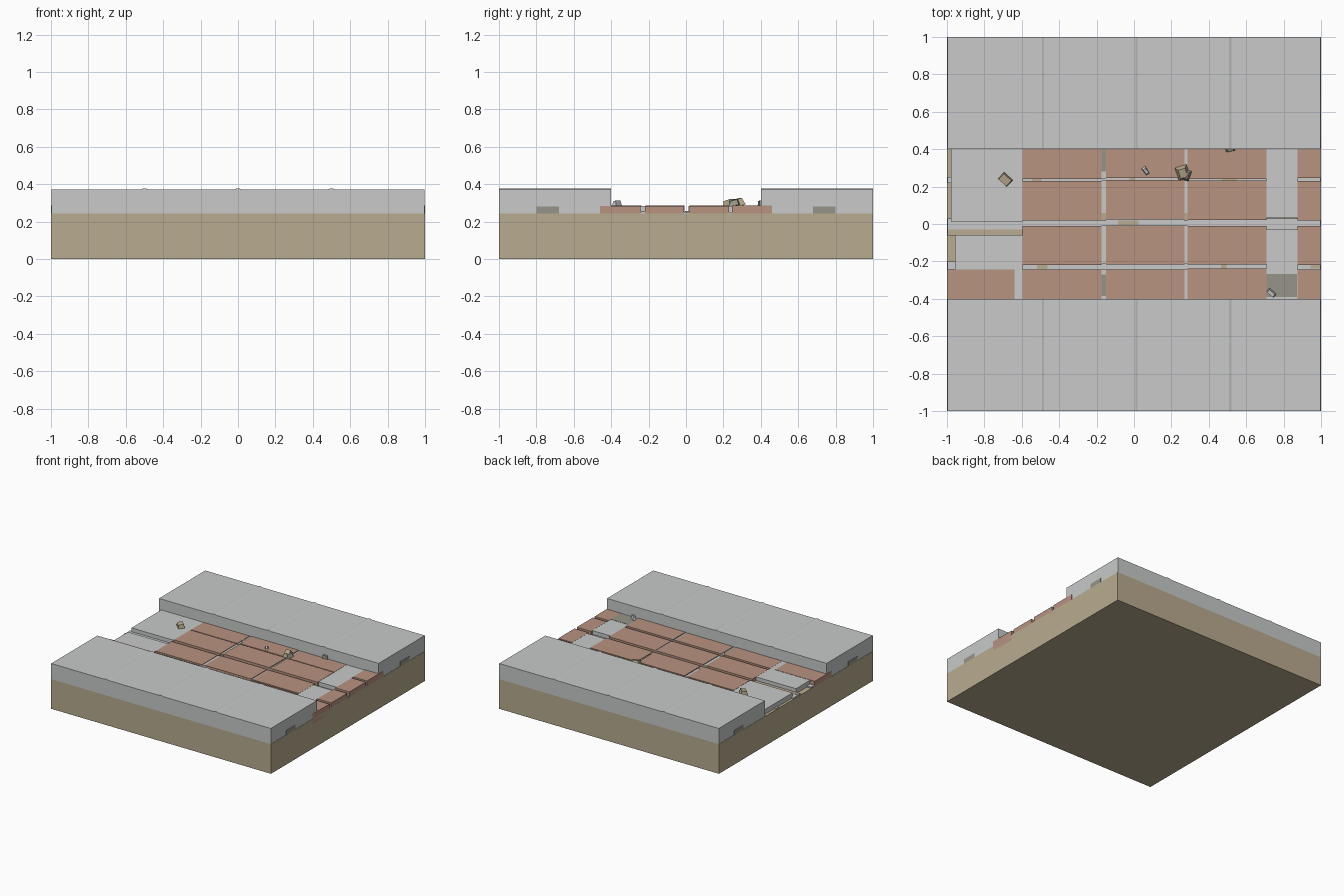
import bpy, bmesh, random
from mathutils import Matrix

cube = bpy.data.objects.get("Cube")
if cube:
    bpy.data.objects.remove(cube, do_unlink=True)
random.seed(4)


def material(name, rgb):
    lin = [((c / 255 + 0.055) / 1.055) ** 2.4 for c in rgb] + [1]
    m = bpy.data.materials.new(name)
    m.use_nodes = True
    m.diffuse_color = lin
    m.node_tree.nodes["Principled BSDF"].inputs["Base Color"].default_value = lin
    return m


GREY = material("pale concrete", (200, 202, 201))
BRICK = material("terracotta brick", (184, 147, 129))
SAND = material("sandy earth", (185, 171, 143))
DARK = material("dark stone", (151, 149, 137))


def add_object(name, bm, mat):
    bmesh.ops.recalc_face_normals(bm, faces=bm.faces)
    me = bpy.data.meshes.new(name)
    bm.to_mesh(me)
    bm.free()
    me.materials.append(mat)
    ob = bpy.data.objects.new(name, me)
    bpy.context.collection.objects.link(ob)
    return ob


def box(name, x, y, z, mat):
    bm = bmesh.new()
    bmesh.ops.create_cube(bm, size=1)
    for v in bm.verts:
        v.co = [a[0] + (a[1] - a[0]) * (c + 0.5) for a, c in zip((x, y, z), v.co)]
    return add_object(name, bm, mat)


def prism(name, points, y, mat):
    """Extrude an x-z outline along y."""
    bm = bmesh.new()
    face = bm.faces.new([bm.verts.new((px, y[0], pz)) for px, pz in points])
    ext = bmesh.ops.extrude_face_region(bm, geom=[face])["geom"]
    bmesh.ops.translate(bm, vec=(0, y[1] - y[0], 0),
                        verts=[v for v in ext if isinstance(v, bmesh.types.BMVert)])
    return add_object(name, bm, mat)


def chip(name, loc, size, turn, mat, taper=0.6):
    """A broken fragment: tapered, turned block."""
    bm = bmesh.new()
    bmesh.ops.create_cube(bm, size=1)
    for v in bm.verts:
        if v.co.z > 0:
            v.co.x *= taper
            v.co.y = v.co.y * taper + 0.1
    ob = add_object(name, bm, mat)
    ob.data.transform(Matrix.Translation(loc) @ Matrix.Rotation(turn, 4, "Z")
                      @ Matrix.Rotation(0.25, 4, "X") @ Matrix.Diagonal((*size, 1)))
    return ob


# Ground block
FLOOR, TOP = 0.243, 0.285
box("ground", (-1, 1), (-1, 1), (0, FLOOR), SAND)

# Raised pavements with slim ridges at the slab joints
outline = [(-0.998, FLOOR), (-0.998, 0.372)]
for j in (-0.5, 0, 0.5):
    outline += [(j - 0.02, 0.372), (j - 0.008, 0.377), (j + 0.008, 0.377), (j + 0.02, 0.372)]
outline += [(0.998, 0.372), (0.998, FLOOR)]
for side, span in (("front", (-1, -0.4)), ("back", (0.4, 1))):
    prism(side + "_pavement", outline, span, GREY)
    s = -1 if side == "front" else 1
    box(side + "_buried_stone", (-1, 1), sorted((0.68 * s, 0.8 * s)), (0.24, 0.28), DARK)

# Sunken mortar between the rows
for i, span in enumerate(((-0.25, -0.2), (-0.032, 0.03), (0.22, 0.25))):
    box(f"row_mortar_{i}", (-0.998, 0.998), span, (0.2, 0.252), GREY)

# Brick rows
columns = ((-0.595, -0.175), (-0.15, 0.27), (0.285, 0.708), (0.873, 1.0))
rows = ((-0.46, -0.24), (-0.215, -0.008), (0.02, 0.232), (0.243, 0.46))
for c, x in enumerate(columns):
    for r, (y0, y1) in enumerate(rows):
        d = random.uniform(-0.004, 0.004)
        inner0 = y0 if r == 0 else y0 + d
        inner1 = y1 if r == 3 else y1 + d
        box(f"brick_{c}_{r}", x, (inner0, inner1), (0.2, TOP + d / 2), BRICK)
box("corner_brick", (-1, -0.64), (-0.46, -0.243), (0.2, TOP), BRICK)

# Flush mortar in the upright joints
for i, x in enumerate(((-0.175, -0.15), (0.27, 0.285))):
    for r, y in enumerate(rows):
        box(f"joint_{i}_{r}", x, y, (0.2, 0.28), GREY)
for y in ((-0.385, -0.27), (0.28, 0.4)):
    box("joint_stone", (-0.174, -0.151), y, (0.24, 0.282), DARK)

# Concrete patches replacing missing bricks
for name, x, y in (("cross_patch_back", (0.708, 0.873), (0.033, 0.46)),
                   ("cross_patch_front", (0.708, 0.873), (-0.46, -0.03)),
                   ("left_patch_back", (-0.978, -0.595), (0.014, 0.46)),
                   ("left_patch_front", (-0.958, -0.595), (-0.243, -0.06)),
                   ("corner_patch", (-0.64, -0.595), (-0.46, -0.24))):
    box(name, x, y, (0.2, TOP - 0.002), GREY)
box("cross_stone", (0.709, 0.872), (-0.39, -0.268), (0.24, TOP), DARK)

# Sandy hollows where the mortar has worn away
box("left_sand_strip", (-0.998, -0.595), (-0.062, -0.03), (0.2, 0.254), SAND)
for i, (x, y, w) in enumerate(((-0.52, 0.237, 0.05), (-0.01, 0.237, 0.03), (0.51, 0.237, 0.08),
                               (-0.49, -0.228, 0.055), (0.48, -0.225, 0.03),
                               (0.97, -0.225, 0.05), (-0.03, 0.006, 0.11))):
    box(f"sand_patch_{i}", (x - w / 2, x + w / 2), (y - 0.012, y + 0.012), (0.2, 0.257), SAND)
for x in (-0.162, 0.277):
    box("joint_sand", (x - 0.011, x + 0.011), (0.02, 0.06), (0.24, 0.282), SAND)

# Loose rubble
chip("sandy_rubble", (-0.69, 0.235, 0.296), (0.065, 0.05, 0.035), -0.75, SAND, 0.85)
chip("large_rubble", (0.262, 0.268, 0.3), (0.065, 0.08, 0.038), 0.3, SAND)
chip("dark_rubble", (0.275, 0.258, 0.298), (0.05, 0.06, 0.03), -0.3, DARK)
chip("thin_chip", (0.065, 0.28, 0.29), (0.025, 0.05, 0.02), 0.6, GREY)
chip("front_chip", (0.733, -0.37, 0.295), (0.05, 0.025, 0.03), -0.7, GREY, 0.8)
chip("back_chip", (0.515, 0.4, 0.295), (0.055, 0.035, 0.035), 0.2, DARK)
